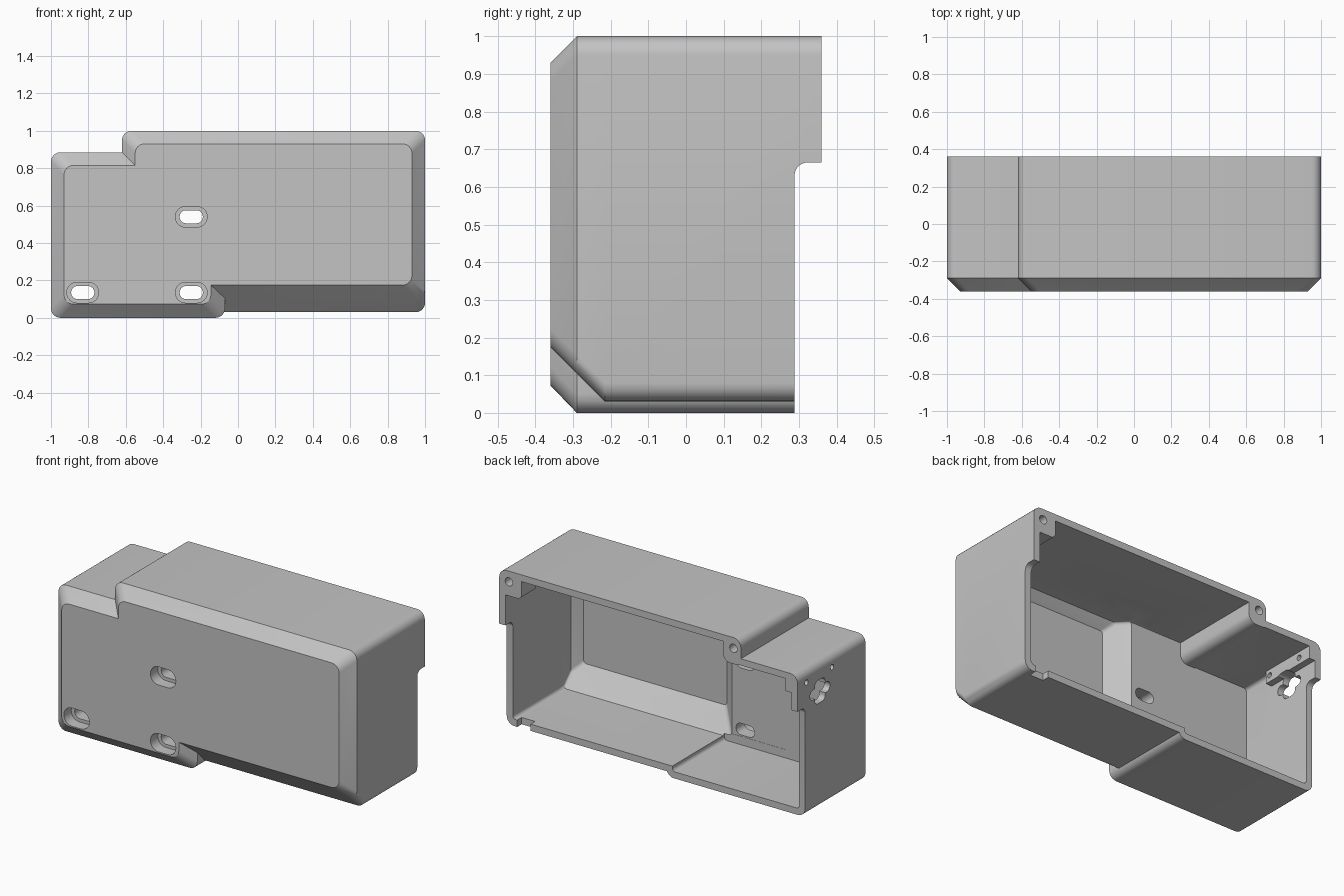
import bpy, bmesh
from math import cos, sin, pi

cube = bpy.data.objects.get("Cube")
if cube:
    bpy.data.objects.remove(cube, do_unlink=True)

grey = bpy.data.materials.new("light_grey_plastic")
grey.use_nodes = True
colour = (0.55, 0.55, 0.55, 1)
grey.diffuse_color = colour
grey.node_tree.nodes["Principled BSDF"].inputs["Base Color"].default_value = colour


def rounded_rect(u0, u1, v0, v1, r, steps=6):
    """Rounded rectangle outline, counter-clockwise."""
    corners = ((u1 - r, v1 - r), (u0 + r, v1 - r), (u0 + r, v0 + r), (u1 - r, v0 + r))
    return [(cu + r * cos((q + k / steps) * pi / 2), cv + r * sin((q + k / steps) * pi / 2))
            for q, (cu, cv) in enumerate(corners) for k in range(steps + 1)]


def loft(name, u0, u1, v0, v1, r, levels, axis="y"):
    """Loft rounded rectangles; levels are (depth, inset left, right, bottom, top)."""
    bm = bmesh.new()
    rings = []
    for w, a, b, c, d in levels:
        pts = rounded_rect(u0 + a, u1 - b, v0 + c, v1 - d, r)
        rings.append([bm.verts.new((u, w, v) if axis == "y" else (w, u, v)) for u, v in pts])
    n = len(rings[0])
    for lo, hi in zip(rings, rings[1:]):
        for i in range(n):
            j = (i + 1) % n
            bm.faces.new((lo[i], lo[j], hi[j], hi[i]))
    bm.faces.new(rings[0])
    bm.faces.new(rings[-1])
    bmesh.ops.recalc_face_normals(bm, faces=bm.faces)
    mesh = bpy.data.meshes.new(name)
    bm.to_mesh(mesh)
    bm.free()
    mesh.materials.append(grey)
    ob = bpy.data.objects.new(name, mesh)
    bpy.context.collection.objects.link(ob)
    return ob


def block(name, u0, u1, v0, v1, w0, w1, r=0.002, axis="y"):
    return loft(name, u0, u1, v0, v1, r, [(w0, 0, 0, 0, 0), (w1, 0, 0, 0, 0)], axis)


def combine(target, tool, operation):
    """Apply a boolean and discard the tool object."""
    mod = target.modifiers.new("bool", "BOOLEAN")
    mod.operation, mod.solver, mod.object = operation, "EXACT", tool
    bpy.context.view_layer.objects.active = target
    bpy.ops.object.modifier_apply(modifier=mod.name)
    bpy.data.objects.remove(tool, do_unlink=True)


BACK, FRONT, OUT = 0.36, -0.36, 0.5

# Outer body: tall main block joined with the lower side block
housing = loft("housing", -0.62, 1, 0.03, 1, 0.05,
               [(FRONT, 0.07, 0.07, 0.145, 0.07), (-0.29, 0, 0, 0.075, 0),
                (-0.215, 0, 0, 0, 0), (BACK, 0, 0, 0, 0)])
side_block = loft("side_block", -1, -0.07, 0, 0.885, 0.05,
                  [(FRONT, 0.07, 0.075, 0.073, 0.07), (-0.29, 0, 0, 0, 0), (BACK, 0, 0, 0, 0)])
combine(housing, side_block, "UNION")

# Hollow interior: deep bay with sloped edges, plus shallow bay over the raised floor
cavity = loft("cavity", -0.16, 0.96, 0.07, 0.96, 0.02,
              [(-0.32, 0.11, 0.05, 0.12, 0.05), (-0.27, 0.06, 0, 0.07, 0),
               (-0.21, 0, 0, 0.01, 0), (-0.2, 0, 0, 0, 0), (-0.15, 0, 0, 0, 0)])
main_bay = loft("main_bay", -0.54, 0.959, 0.071, 0.959, 0.02,
                [(-0.21, 0, 0, 0.02, 0), (-0.19, 0, 0, 0, 0), (OUT, 0, 0, 0, 0)])
side_bay = block("side_bay", -0.96, -0.11, 0.04, 0.845, -0.2095, OUT + 0.01, 0.02)
combine(cavity, main_bay, "UNION")
combine(cavity, side_bay, "UNION")

# Solid pieces kept inside: screw bosses and the inlet mounting pad
for boss in (block("corner_boss", 0.85, 1.1, 0.85, 1.1, 0.22, 0.6, 0.03),
             block("step_boss", -0.64, -0.5, 0.84, 1.1, -0.3, 0.6, 0.05),
             block("inlet_pad", -1.1, -0.92, 0.77, 0.9, 0, 0.6)):
    combine(cavity, boss, "DIFFERENCE")
combine(housing, cavity, "DIFFERENCE")

# Lower back edge set forward, with a filleted inner corner, and a small rim notch
cutters = [block("back_recess", 0.288, 1, -1, 0.665, -1.5, 1.5, 0.035, "x"),
           block("rim_notch", 0.84, 0.93, -0.1, 0.12, 0.245, OUT)]

# Stepped mounting slots through the front
for x, z in ((-0.83, 0.135), (-0.25, 0.135), (-0.25, 0.54)):
    for half_w, half_h, end in ((0.085, 0.055, -0.29), (0.062, 0.035, -0.15)):
        cutters.append(block("slot", x - half_w, x + half_w, z - half_h, z + half_h,
                             -0.5, end, half_h - 0.001))

# Screw holes in the two bosses
for x in (0.935, -0.57):
    cutters.append(block("screw_hole", x - 0.025, x + 0.025, 0.91, 0.96, 0.24, OUT, 0.0245))

# Inlet opening and its two fixing holes in the right side wall
for y0, y1, z0, z1, r in ((0.05, 0.24, 0.68, 0.74, 0.028), (0.095, 0.195, 0.64, 0.78, 0.03)):
    cutters.append(block("inlet", y0, y1, z0, z1, -1.2, -0.8, r, "x"))
for y in (0.03, 0.275):
    cutters.append(block("fixing_hole", y - 0.016, y + 0.016, 0.794, 0.826,
                         -1.2, -0.8, 0.0155, "x"))
for cutter in cutters:
    combine(housing, cutter, "DIFFERENCE")

bpy.ops.object.select_all(action="DESELECT")
housing.select_set(True)
bpy.context.view_layer.objects.active = housing
bpy.ops.object.shade_smooth_by_angle(angle=pi / 6)
